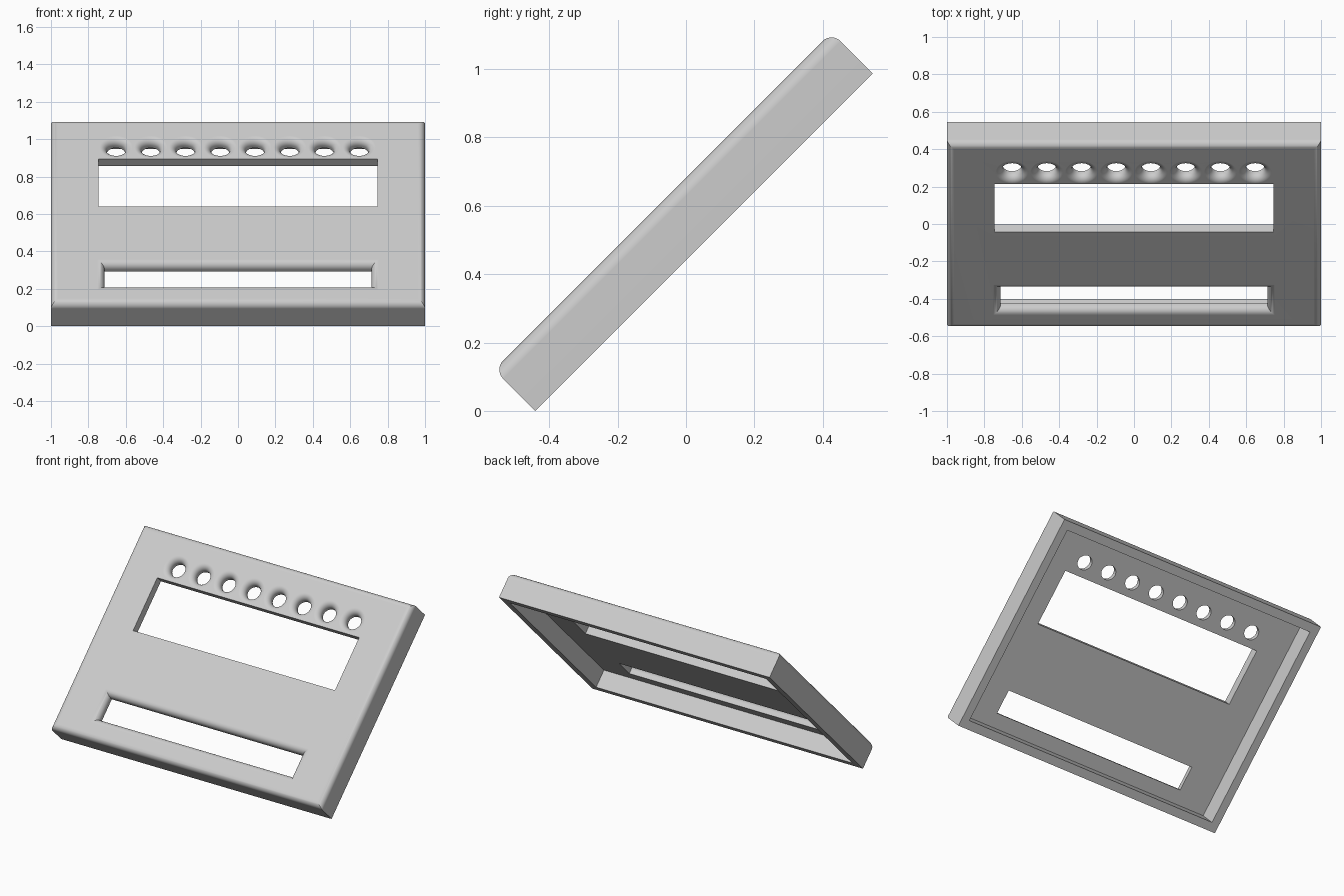
import bpy, math
from math import sin, cos, pi, radians
from mathutils import Matrix

if "Cube" in bpy.data.objects:
    bpy.data.objects.remove(bpy.data.objects["Cube"])

LENGTH, DEPTH, WALL, R = 1.395, 0.171, 0.054, 0.038
FLOOR = DEPTH - WALL
STEPS = 8

grey = bpy.data.materials.new("light_grey")
grey.use_nodes = True
grey.diffuse_color = (0.6, 0.6, 0.6, 1)
grey.node_tree.nodes["Principled BSDF"].inputs["Base Color"].default_value = (0.6, 0.6, 0.6, 1)


def rect(x0, x1, y0, y1):
    """Rectangular outline that can grow by an offset."""
    return lambda d: [(x0 - d, y0 - d), (x1 + d, y0 - d), (x1 + d, y1 + d), (x0 - d, y1 + d)]


def ellipse(cx, cy, rx, ry, n=32):
    return lambda d: [(cx + (rx + d) * cos(2 * pi * i / n),
                       cy + (ry + d) * sin(2 * pi * i / n)) for i in range(n)]


def loft(name, outline, levels):
    """Closed solid through the outline at each (height, offset)."""
    rings = [[(x, y, h) for x, y in outline(d)] for h, d in levels]
    n = len(rings[0])
    faces = [list(range(n))[::-1], [(len(rings) - 1) * n + i for i in range(n)]]
    for k in range(len(rings) - 1):
        for i in range(n):
            j = (i + 1) % n
            faces.append((k * n + i, k * n + j, k * n + n + j, k * n + n + i))
    mesh = bpy.data.meshes.new(name)
    mesh.from_pydata([v for ring in rings for v in ring], [], faces)
    mesh.materials.append(grey)
    obj = bpy.data.objects.new(name, mesh)
    bpy.context.collection.objects.link(obj)
    return obj


def fillet(sign):
    """Quarter-round rising to the front face, turning in (-1) or out (+1)."""
    return [(DEPTH - R + R * sin(a), sign * R * (1 - cos(a)))
            for a in (i * pi / 2 / STEPS for i in range(STEPS + 1))]


# Panel body with rounded front edges
panel = loft("front_panel", rect(-1, 1, 0, LENGTH), [(0, 0)] + fillet(-1))

# Hollow back, window, flared slot and flared row of holes
flared = [(FLOOR - 0.03, 0)] + fillet(1) + [(DEPTH + 0.02, R)]
straight = [(FLOOR - 0.03, 0), (DEPTH + 0.02, 0)]
cutters = [
    loft("cavity_cutter", rect(-1 + WALL, 1 - WALL, WALL, LENGTH - WALL), [(-0.05, 0), (FLOOR, 0)]),
    loft("window_cutter", rect(-0.746, 0.746, 0.734, 1.095), straight),
    loft("slot_cutter", rect(-0.714, 0.714, 0.143, 0.297), flared),
]
for i in range(8):
    cutters.append(loft("hole_cutter", ellipse(-0.652 + 0.1857 * i, 1.185, 0.05, 0.046), flared))

bpy.context.view_layer.objects.active = panel
panel.select_set(True)
for cutter in cutters:
    mod = panel.modifiers.new("cut", "BOOLEAN")
    mod.operation, mod.solver, mod.object = "DIFFERENCE", "EXACT", cutter
    bpy.ops.object.modifier_apply(modifier=mod.name)
    bpy.data.objects.remove(cutter)

# Lean the panel back and smooth the rounded edges
panel.data.transform(Matrix.Translation((0, -LENGTH * cos(pi / 4) / 2 + 0.053, 0))
                     @ Matrix.Rotation(radians(45), 4, "X"))
bpy.ops.object.shade_smooth_by_angle(angle=radians(30))
weighted = panel.modifiers.new("clean_normals", "WEIGHTED_NORMAL")
weighted.keep_sharp = True
